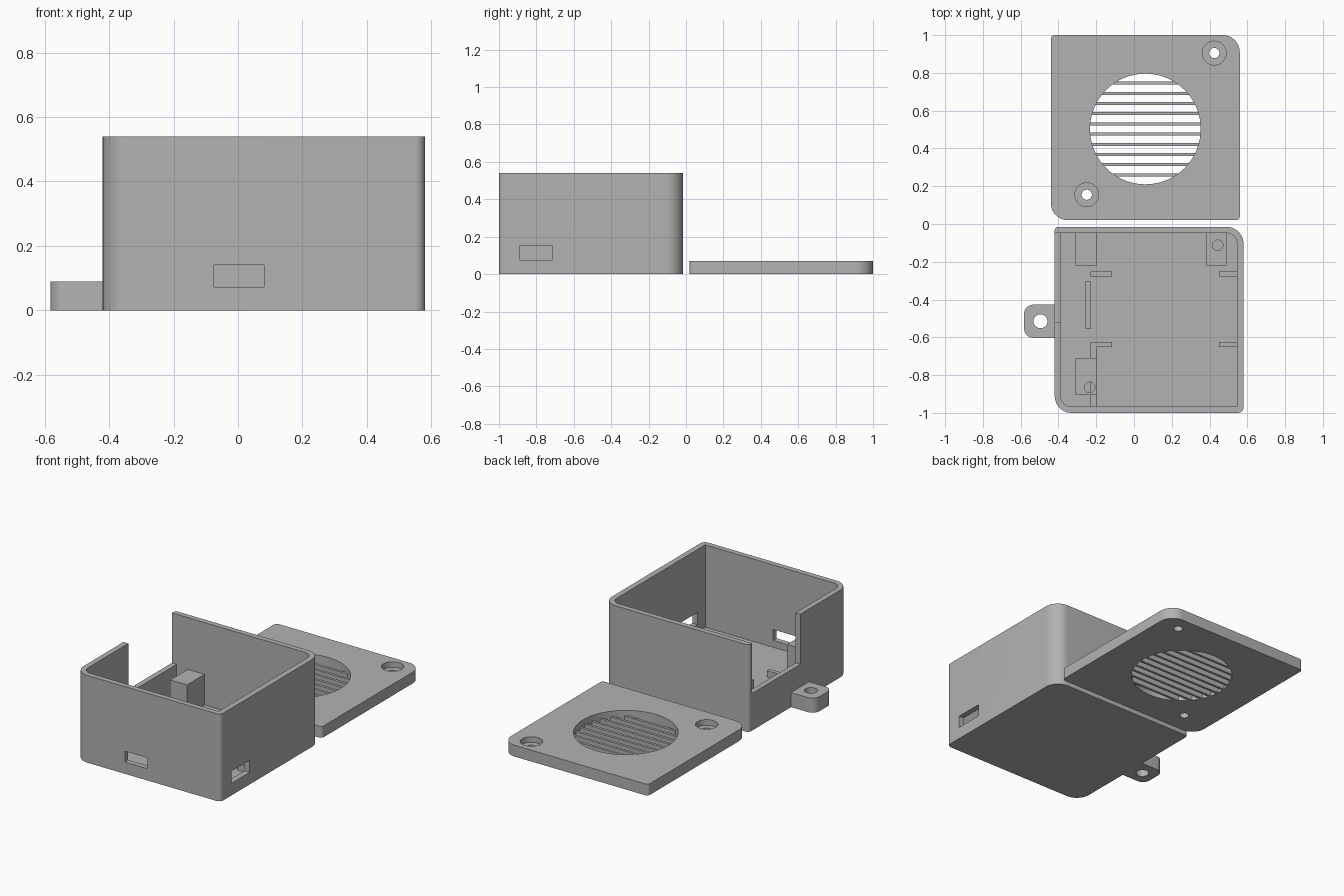
import bpy, bmesh, math
from math import pi

cube = bpy.data.objects.get("Cube")
if cube:
    bpy.data.objects.remove(cube, do_unlink=True)

grey = bpy.data.materials.new("grey_plastic")
grey.use_nodes = True
color = (0.45, 0.45, 0.45, 1)
grey.diffuse_color = color
grey.node_tree.nodes["Principled BSDF"].inputs["Base Color"].default_value = color


def prism(name, outline, z0, z1):
    """Extrude a flat counter-clockwise outline between two heights."""
    bm = bmesh.new()
    face = bm.faces.new([bm.verts.new((x, y, z0)) for x, y in outline])
    top = bmesh.ops.extrude_face_region(bm, geom=[face])["geom"]
    moved = [v for v in top if isinstance(v, bmesh.types.BMVert)]
    bmesh.ops.translate(bm, verts=moved, vec=(0, 0, z1 - z0))
    bmesh.ops.recalc_face_normals(bm, faces=bm.faces)
    mesh = bpy.data.meshes.new(name)
    bm.to_mesh(mesh)
    bm.free()
    mesh.materials.append(grey)
    ob = bpy.data.objects.new(name, mesh)
    bpy.context.collection.objects.link(ob)
    return ob


def rounded(x0, x1, y0, y1, radii, steps=10):
    """Rectangle outline; radii run front-left, front-right, back-right, back-left."""
    corners = [(x0, y0, 1, 1), (x1, y0, -1, 1), (x1, y1, -1, -1), (x0, y1, 1, -1)]
    points = []
    for i, ((x, y, sx, sy), r) in enumerate(zip(corners, radii)):
        if r == 0:
            points.append((x, y))
            continue
        for k in range(steps + 1):
            a = pi + (i + k / steps) * pi / 2
            points.append((x + sx * r + r * math.cos(a), y + sy * r + r * math.sin(a)))
    return points


def block(name, x0, x1, y0, y1, z0, z1):
    return prism(name, rounded(x0, x1, y0, y1, (0, 0, 0, 0)), z0, z1)


def disc(name, x, y, r, z0, z1, n=32):
    ring = [(x + r * math.cos(2 * pi * k / n), y + r * math.sin(2 * pi * k / n)) for k in range(n)]
    return prism(name, ring, z0, z1)


def cut(ob, *cutters):
    bpy.context.view_layer.objects.active = ob
    for c in cutters:
        mod = ob.modifiers.new("cut", 'BOOLEAN')
        mod.operation, mod.solver, mod.object = 'DIFFERENCE', 'EXACT', c
        bpy.ops.object.modifier_apply(modifier=mod.name)
        bpy.data.objects.remove(c, do_unlink=True)


def smooth(ob):
    bpy.ops.object.select_all(action='DESELECT')
    ob.select_set(True)
    bpy.context.view_layer.objects.active = ob
    bpy.ops.object.shade_smooth_by_angle(angle=math.radians(30))


FLOOR = 0.03
POST_TOP = 0.22

# Open case with side notch and two connector slots
case = prism("case", rounded(-0.42, 0.58, -1, -0.015, (0.09, 0.03, 0.09, 0.02)), 0, 0.54)
cut(case,
    prism("cavity", rounded(-0.387, 0.545, -0.967, -0.048, (0.055, 0, 0.055, 0)), FLOOR, 0.7),
    block("side_notch", -0.5, -0.35, -0.52, -0.048, 0.23, 0.7),
    block("front_slot", -0.075, 0.08, -1.1, -0.9, 0.073, 0.14),
    block("right_slot", 0.5, 0.7, -0.89, -0.715, 0.075, 0.15))

# Mounting tab
tab = prism("mounting_tab", rounded(-0.582, -0.41, -0.603, -0.427, (0.05, 0, 0, 0.05)), 0, 0.09)
cut(tab, disc("tab_hole", -0.495, -0.515, 0.037, -0.1, 0.2))

# Posts inside the case
block("plain_post", -0.31, -0.195, -0.22, -0.04, FLOOR - 0.01, POST_TOP)
back_post = block("back_screw_post", 0.38, 0.49, -0.22, -0.04, FLOOR - 0.01, POST_TOP)
cut(back_post, disc("hole", 0.443, -0.113, 0.028, 0.06, 0.4))
front_post = block("front_screw_post", -0.31, -0.195, -0.905, -0.71, FLOOR - 0.01, POST_TOP)
cut(front_post, disc("hole", -0.235, -0.865, 0.028, 0.06, 0.4))

# Board supports and edge stop
for row, y in (("back", -0.265), ("front", -0.637)):
    block(row + "_left_support", -0.23, -0.117, y - 0.013, y + 0.013, FLOOR - 0.01, 0.07)
    block(row + "_right_support", 0.45, 0.55, y - 0.013, y + 0.013, FLOOR - 0.01, 0.07)
block("edge_support", -0.23, -0.198, -0.97, -0.64, FLOOR - 0.01, 0.068)
block("edge_stop", -0.258, -0.227, -0.557, -0.305, FLOOR - 0.01, 0.1)

# Lid with round vent and counterbored screw holes
VX, VY, VR = 0.06, 0.503, 0.293
lid = prism("lid", rounded(-0.44, 0.56, 0.02, 1, (0.09, 0.02, 0.09, 0.02)), 0, 0.07)
cut(lid, disc("vent", VX, VY, VR, -0.1, 0.2, 72))
for x, y in ((0.425, 0.905), (-0.25, 0.155)):
    cut(lid, disc("screw_hole", x, y, 0.027, -0.1, 0.2),
        disc("counterbore", x, y, 0.063, 0.035, 0.2))

# Vent slats
for i in range(10):
    y = VY + (i - 4.5) * 0.054
    half = math.sqrt(VR ** 2 - (abs(y - VY) - 0.008) ** 2) + 0.004
    block("vent_slat", VX - half, VX + half, y - 0.008, y + 0.008, 0.0005, 0.035)

for ob in (case, tab, back_post, front_post, lid):
    smooth(ob)
